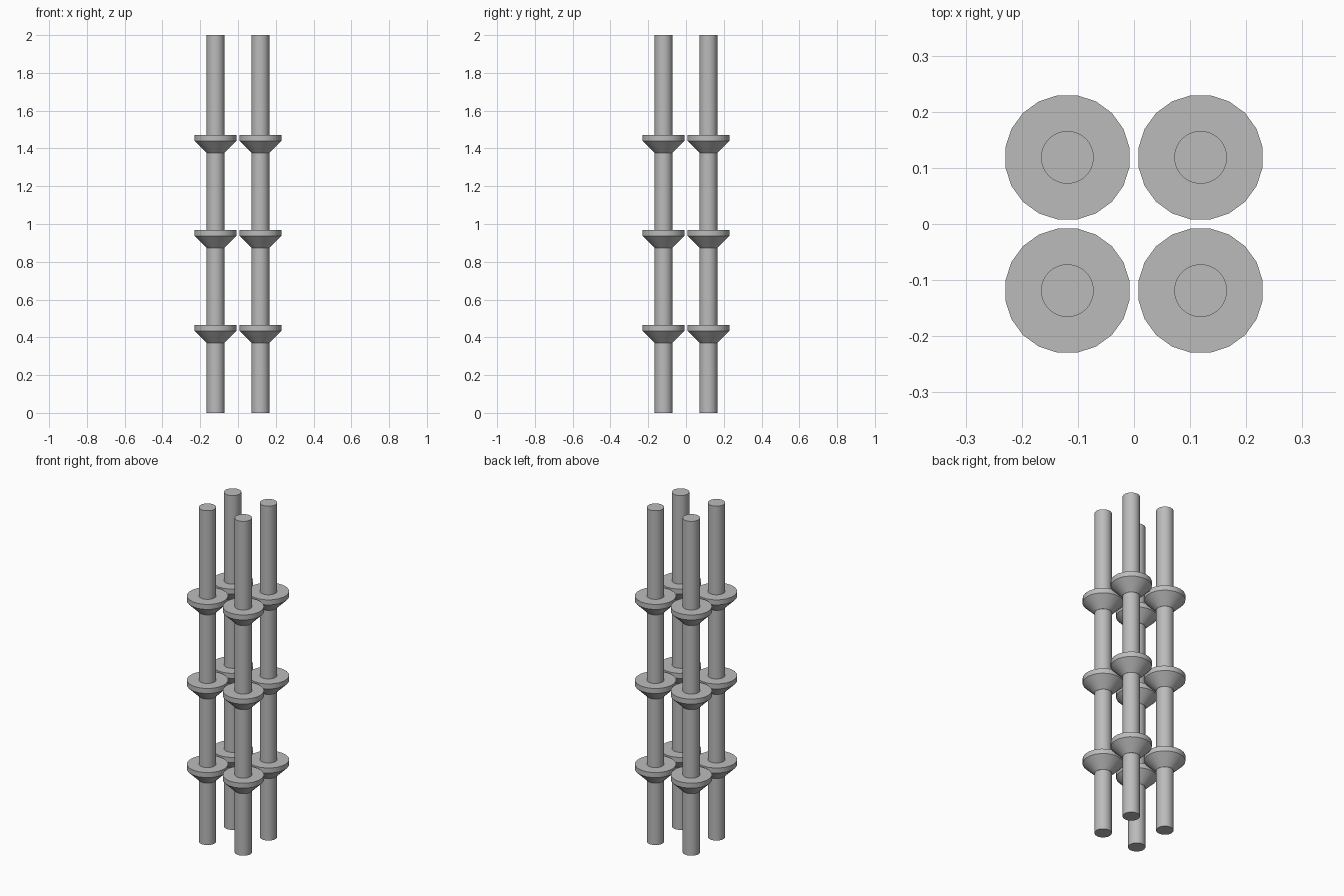
import bpy, bmesh, math

if "Cube" in bpy.data.objects:
    bpy.data.objects.remove(bpy.data.objects["Cube"])

SPACING = 0.1187     # rod axis distance from the centre planes
ROD_R = 0.047
FLANGE_R = 0.112

grey = bpy.data.materials.new("plain grey")
grey.diffuse_color = (0.5, 0.5, 0.5, 1)
grey.use_nodes = True
grey.node_tree.nodes["Principled BSDF"].inputs["Base Color"].default_value = grey.diffuse_color


def lathe(name, profile, sides, location):
    """Stack rings of (radius, z), bridge them and cap both ends."""
    bm = bmesh.new()
    rings = []
    for r, z in profile:
        angles = [2 * math.pi * (i + 0.5) / sides for i in range(sides)]
        rings.append([bm.verts.new((r * math.cos(a), r * math.sin(a), z)) for a in angles])
    for low, high in zip(rings, rings[1:]):
        for i in range(sides):
            j = (i + 1) % sides
            bm.faces.new((low[i], low[j], high[j], high[i]))
    bm.faces.new(rings[0][::-1])
    bm.faces.new(rings[-1])
    mesh = bpy.data.meshes.new(name)
    bm.to_mesh(mesh)
    bm.free()
    mesh.materials.append(grey)
    obj = bpy.data.objects.new(name, mesh)
    obj.location = location
    bpy.context.collection.objects.link(obj)
    bpy.ops.object.select_all(action='DESELECT')
    obj.select_set(True)
    bpy.context.view_layer.objects.active = obj
    bpy.ops.object.shade_smooth_by_angle(angle=math.radians(30))
    return obj


for x in (-SPACING, SPACING):
    for y in (-SPACING, SPACING):
        # upright rod
        lathe("rod", [(ROD_R, 0), (ROD_R, 2)], 40, (x, y, 0))
        # three funnel-shaped flanges with a short straight rim
        for z in (0.371, 0.874, 1.377):
            lathe("flange", [(ROD_R + 0.001, 0), (FLANGE_R, 0.063), (FLANGE_R, 0.093)],
                  20, (x, y, z))
